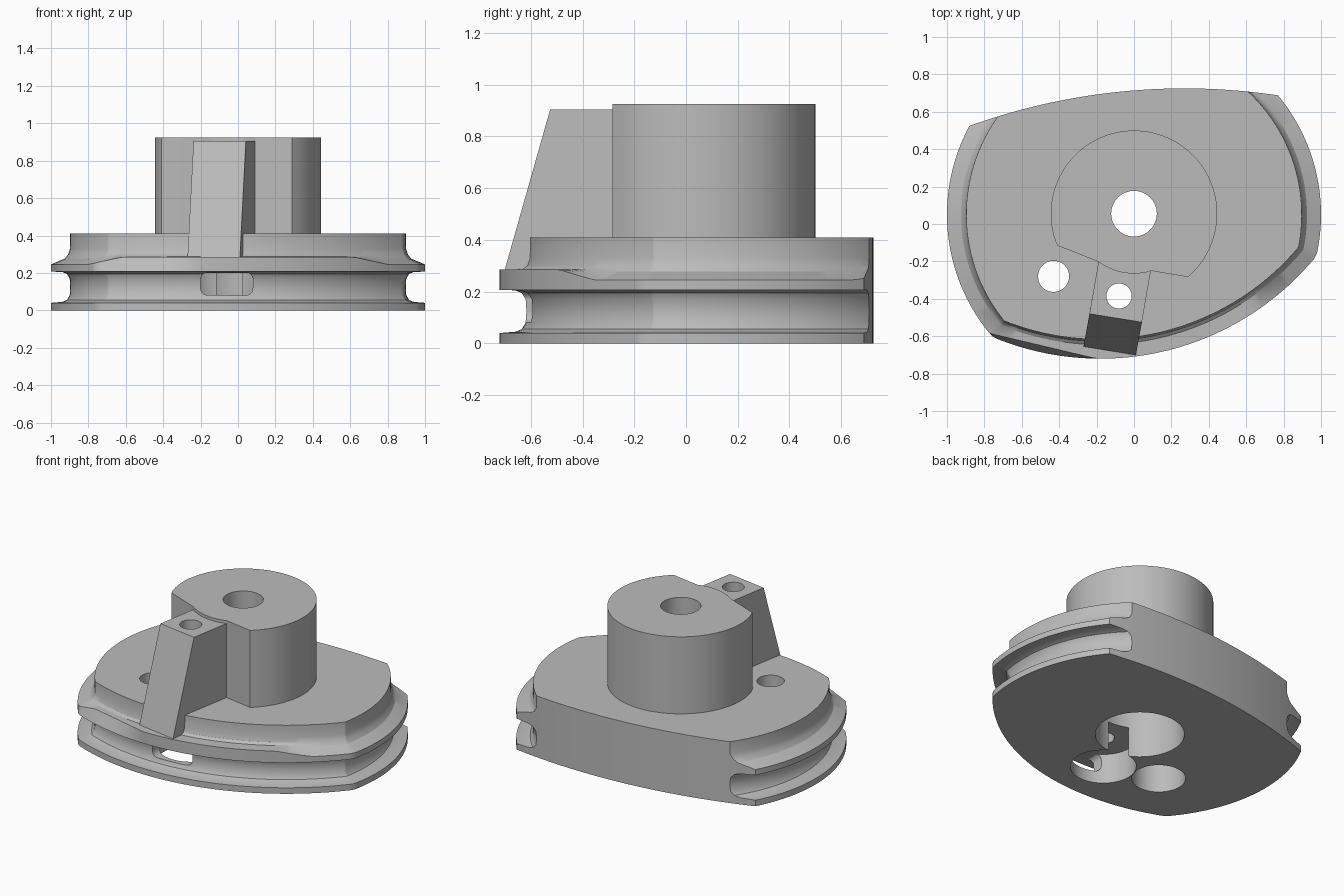
import bpy, bmesh, math
from mathutils import Vector

if "Cube" in bpy.data.objects:
    bpy.data.objects.remove(bpy.data.objects["Cube"], do_unlink=True)

grey = bpy.data.materials.new("light grey")
grey.use_nodes = True
colour = (0.5, 0.5, 0.5, 1)
grey.diffuse_color = colour
grey.node_tree.nodes["Principled BSDF"].inputs["Base Color"].default_value = colour


def loft(name, rings):
    """Closed solid through rings of equal point count, listed bottom to top."""
    bm = bmesh.new()
    rows = [[bm.verts.new(p) for p in ring] for ring in rings]
    n = len(rows[0])
    for low, high in zip(rows, rows[1:]):
        for i in range(n):
            j = (i + 1) % n
            bm.faces.new((low[i], low[j], high[j], high[i]))
    bm.faces.new(rows[0][::-1])
    bm.faces.new(rows[-1])
    bmesh.ops.recalc_face_normals(bm, faces=bm.faces)
    mesh = bpy.data.meshes.new(name)
    bm.to_mesh(mesh)
    bm.free()
    mesh.materials.append(grey)
    obj = bpy.data.objects.new(name, mesh)
    bpy.context.collection.objects.link(obj)
    return obj


def arc(cx, cy, r, a0, a1, n):
    return [(cx + r * math.cos(a0 + (a1 - a0) * k / n),
             cy + r * math.sin(a0 + (a1 - a0) * k / n)) for k in range(n)]


def prism(name, outline, z0, z1):
    return loft(name, [[(x, y, z) for x, y in outline] for z in (z0, z1)])


def cylinder(name, centre, r, z0, z1, n=64):
    return prism(name, arc(*centre, r, 0, math.tau, n), z0, z1)


def boolean(obj, tool, operation):
    mod = obj.modifiers.new("cut", "BOOLEAN")
    mod.operation, mod.solver, mod.object = operation, "EXACT", tool
    bpy.context.view_layer.objects.active = obj
    bpy.ops.object.modifier_apply(modifier=mod.name)


# Base outline: two large arcs joined by rounded corners
axis, front = Vector((0, 0.05)), Vector((-0.18, 0.77))
r_axis, r_front = 0.88, 1.37
gap = front - axis
u = gap.normalized()
a = (r_axis**2 - r_front**2 + gap.length_squared) / (2 * gap.length)
h = math.sqrt(r_axis**2 - a * a)
side = Vector((u.y, -u.x))
right, left = axis + u * a + side * h, axis + u * a - side * h


def angle(p, c):
    return math.atan2(p.y - c.y, p.x - c.x) % math.tau


a_right = angle(right, axis) - math.tau
a_left, b_left, b_right = angle(left, axis), angle(left, front), angle(right, front)


def base_ring(inset, z, slope=0.0, chord=False):
    off = 0.12 - inset
    pts = (arc(*axis, r_axis + off, a_right, a_left, 90)
           + arc(*left, off, a_left, b_left, 10)
           + arc(*front, r_front + off, b_left, b_right, 60)
           + arc(*right, off, b_right, a_right + math.tau, 10))
    ring = []
    for x, y in pts:
        # Ledge drops towards both sides and is trimmed straight at front left
        drop = slope * min(1, max(0, (abs(x) - 0.62) / 0.18))
        if chord and -0.77 < x < -0.2 and y < 0:
            y = max(y, -0.585 - 0.237 * (x + 0.77))
        ring.append((x, y, z - drop))
    return ring


base = loft("grooved_base", [
    base_ring(0, 0), base_ring(0, 0.04), base_ring(0.06, 0.045),
    base_ring(0.085, 0.055), base_ring(0.1, 0.08), base_ring(0.103, 0.125),
    base_ring(0.1, 0.17), base_ring(0.085, 0.195), base_ring(0.06, 0.205),
    base_ring(0, 0.207), base_ring(0, 0.285, 0.04, True),
    base_ring(0.075, 0.287, 0.01), base_ring(0.092, 0.3),
    base_ring(0.102, 0.33), base_ring(0.103, 0.41)])
back = cylinder("back_curve", (0.27, -2.675), 3.4, -1, 2, 360)
boolean(base, back, "INTERSECT")

# Boss with a notched front
hub = (0, 0.055)
rad = math.radians
boss = prism("boss", arc(*hub, 0.445, rad(-49.5), rad(202.5), 72)
             + [(-0.41, -0.115)]
             + arc(*hub, 0.32, rad(233.3), rad(286.4), 16)
             + [(0.09, -0.25)], 0.4, 0.925)

# Sloping post in front of the boss
back_edge = [(0.094, -0.225), (-0.186, -0.18)]
post = loft("sloped_post", [
    [(x, y, 0.28) for x, y in [(-0.27, -0.657), (0.01, -0.702)] + back_edge],
    [(x, y, 0.905) for x, y in [(-0.238, -0.48), (0.042, -0.525)] + back_edge]])

# Bores and through holes
pin, screw = (-0.08, -0.385), (-0.43, -0.28)
cutters = [
    cylinder("hub_hole", hub, 0.122, -0.1, 1.1),
    cylinder("hub_bore", hub, 0.27, -0.1, 0.8),
    cylinder("pin_hole", pin, 0.067, -0.1, 1.1),
    cylinder("pin_bore", pin, 0.2, -0.1, 0.2),
    cylinder("screw_hole", screw, 0.083, -0.1, 0.6),
    cylinder("screw_bore", screw, 0.163, -0.1, 0.2)]

# Rounded slot from the groove into the pin bore
slot_outline = []
for k, (cx, cz) in enumerate([(0.04, 0.163), (-0.16, 0.163), (-0.16, 0.12), (0.04, 0.12)]):
    slot_outline += arc(cx, cz, 0.04, k * math.pi / 2, (k + 1) * math.pi / 2, 6)
cutters.append(loft("slot", [[(x, y, z) for x, z in slot_outline] for y in (-0.66, -0.42)]))

for part in (base, boss, post):
    for cutter in cutters:
        boolean(part, cutter, "DIFFERENCE")
    bpy.ops.object.select_all(action="DESELECT")
    part.select_set(True)
    bpy.context.view_layer.objects.active = part
    bpy.ops.object.shade_smooth_by_angle(angle=rad(28))

for tool in cutters + [back]:
    bpy.data.objects.remove(tool, do_unlink=True)
